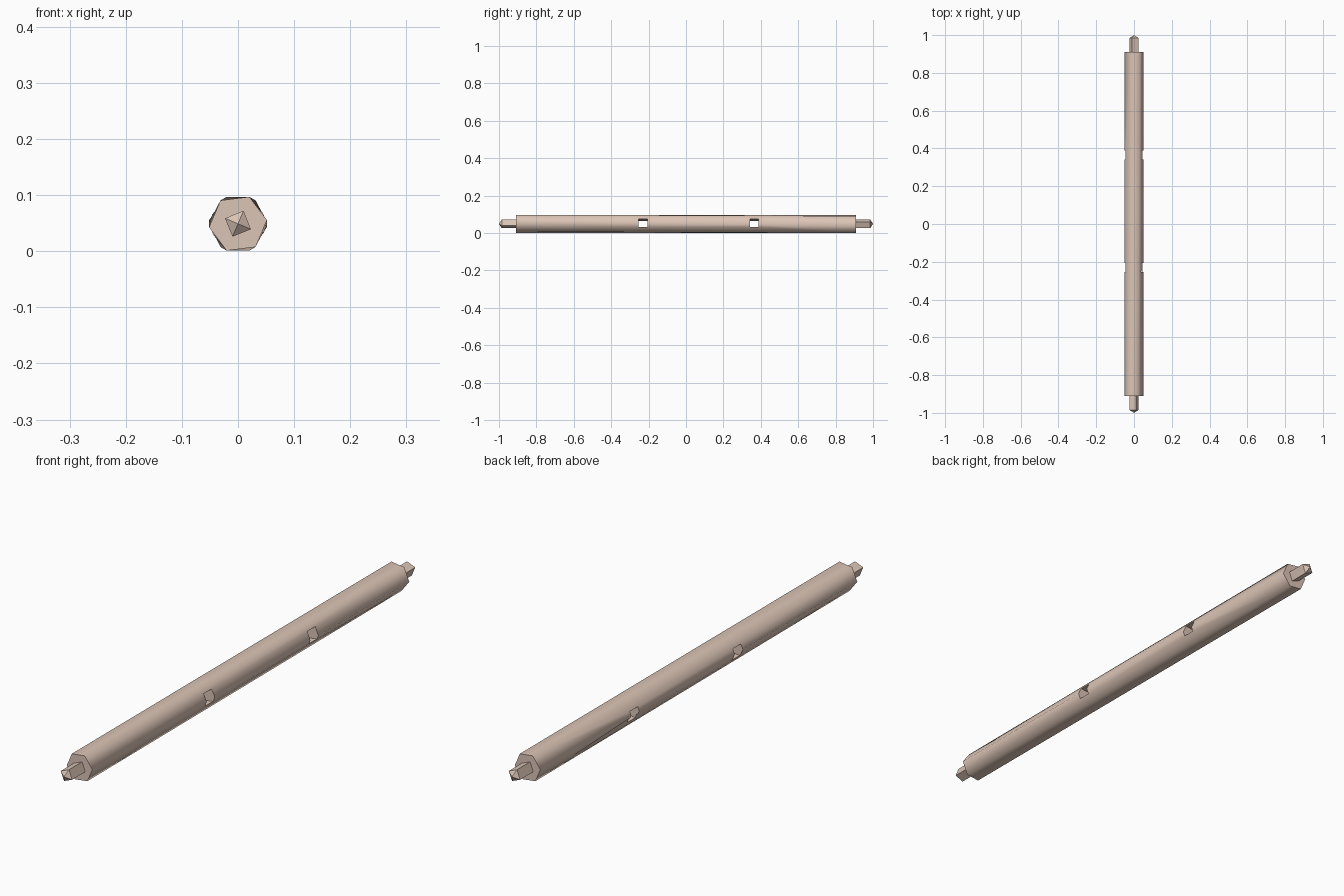
import bpy, bmesh, math
from mathutils import Matrix, Vector

if "Cube" in bpy.data.objects:
    bpy.data.objects.remove(bpy.data.objects["Cube"])

CZ = 0.049              # axis height
START = math.radians(67)

mat = bpy.data.materials.new("pale_wood")
mat.diffuse_color = (0.72, 0.56, 0.47, 1)
mat.use_nodes = True
mat.node_tree.nodes["Principled BSDF"].inputs["Base Color"].default_value = mat.diffuse_color


def loft(name, n, rings):
    """Skin n-sided rings (y, radius, start angle, direction) along y."""
    bm = bmesh.new()
    loops = []
    for y, r, a0 in rings:
        if r == 0:
            loops.append([bm.verts.new((0, y, CZ))])
        else:
            loops.append([bm.verts.new((r * math.cos(a0 + k * math.tau / n), y,
                                        CZ + r * math.sin(a0 + k * math.tau / n)))
                          for k in range(n)])
    for a, b in zip(loops, loops[1:]):
        for k in range(n):
            j = (k + 1) % n
            f = [a[k], a[j], b[j], b[k]] if len(b) > 1 else [a[k], a[j], b[0]]
            bm.faces.new(f)
    for end in (loops[0], loops[-1]):
        if len(end) > 1:
            bm.faces.new(end)
    bmesh.ops.recalc_face_normals(bm, faces=bm.faces)
    me = bpy.data.meshes.new(name)
    bm.to_mesh(me)
    bm.free()
    ob = bpy.data.objects.new(name, me)
    bpy.context.collection.objects.link(ob)
    me.materials.append(mat)
    return ob


def smooth(ob, deg):
    bpy.ops.object.select_all(action='DESELECT')
    ob.select_set(True)
    bpy.context.view_layer.objects.active = ob
    bpy.ops.object.shade_smooth_by_angle(angle=math.radians(deg))


# six-sided shaft, slightly twisted so both ends look alike
shaft = loft("shaft", 6, [(-0.91, 0.052, START), (0.91, 0.052, START - math.radians(14))])

# square through-holes, tilted with the shaft
for i, y in enumerate((-0.23, 0.365)):
    bpy.ops.mesh.primitive_cube_add(size=1, location=(0, y, CZ), rotation=(0, -math.radians(7), 0))
    cutter = bpy.context.object
    cutter.name = f"hole_cutter_{i + 1}"
    cutter.scale = (0.3, 0.046, 0.044)
    cutter.hide_render = True
    cutter.hide_set(True)
    mod = shaft.modifiers.new("hole", 'BOOLEAN')
    mod.object = cutter
    mod.solver = 'EXACT'
    bpy.context.view_layer.objects.active = shaft
    bpy.ops.object.modifier_apply(modifier=mod.name)
    bpy.data.objects.remove(cutter)
smooth(shaft, 65)

# square end pins with low pyramid tips
for name, s in (("front_pin", -1), ("back_pin", 1)):
    a = START if s < 0 else math.pi - START
    pin = loft(name, 4, [(s * 0.905, 0.025, a), (s * 0.985, 0.025, a), (s * 1.0, 0, a)])
    smooth(pin, 30)
